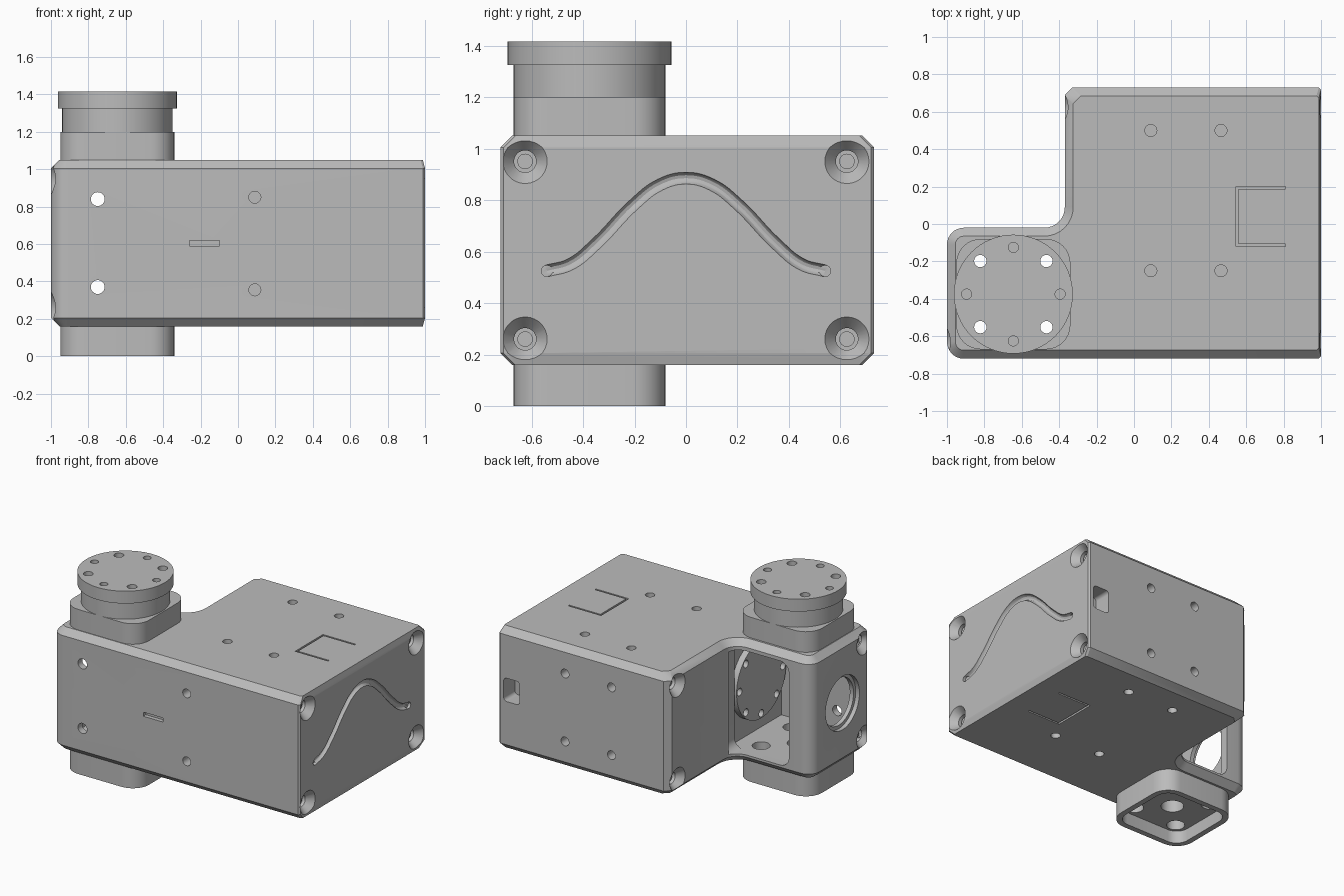
import bpy, bmesh
from math import pi, sin, cos, radians
from mathutils import Vector

if "Cube" in bpy.data.objects:
    bpy.data.objects.remove(bpy.data.objects["Cube"], do_unlink=True)

grey = bpy.data.materials.new("machined grey")
grey.use_nodes = True
grey.diffuse_color = (0.5, 0.5, 0.5, 1)
grey.node_tree.nodes["Principled BSDF"].inputs["Base Color"].default_value = (0.5, 0.5, 0.5, 1)


def arc(cx, cy, r, a0, a1, n=8):
    return [(cx + r * cos(radians(a0 + (a1 - a0) * i / n)),
             cy + r * sin(radians(a0 + (a1 - a0) * i / n))) for i in range(n + 1)]


def circle(cx, cy, r, n=40):
    return arc(cx, cy, r, 0, 360, n)[:-1]


def rounded(x0, x1, y0, y1, r, n=8):
    return (arc(x1 - r, y1 - r, r, 0, 90, n) + arc(x0 + r, y1 - r, r, 90, 180, n)
            + arc(x0 + r, y0 + r, r, 180, 270, n) + arc(x1 - r, y0 + r, r, 270, 360, n))


def rect(x0, x1, y0, y1):
    return [(x0, y0), (x1, y0), (x1, y1), (x0, y1)]


def loft(name, rings, axis):
    """Solid through (height, 2D outline) rings along an axis."""
    place = {"x": lambda u, v, h: (h, u, v), "y": lambda u, v, h: (u, h, v),
             "z": lambda u, v, h: (u, v, h)}[axis]
    bm = bmesh.new()
    loops = [[bm.verts.new(place(u, v, h)) for u, v in pts] for h, pts in rings]
    for a, b in zip(loops, loops[1:]):
        for i in range(len(a)):
            j = (i + 1) % len(a)
            bm.faces.new((a[i], a[j], b[j], b[i]))
    bm.faces.new(loops[0])
    bm.faces.new(loops[-1])
    bmesh.ops.recalc_face_normals(bm, faces=bm.faces)
    mesh = bpy.data.meshes.new(name)
    bm.to_mesh(mesh)
    bm.free()
    obj = bpy.data.objects.new(name, mesh)
    bpy.context.collection.objects.link(obj)
    mesh.materials.append(grey)
    return obj


def prism(name, pts, axis, a, b):
    return loft(name, [(a, pts), (b, pts)], axis)


def activate(obj):
    bpy.ops.object.select_all(action="DESELECT")
    obj.select_set(True)
    bpy.context.view_layer.objects.active = obj


def boolean(obj, tool, operation="DIFFERENCE"):
    activate(obj)
    mod = obj.modifiers.new("cut", "BOOLEAN")
    mod.operation, mod.solver, mod.object = operation, "EXACT", tool
    bpy.ops.object.modifier_apply(modifier=mod.name)
    bpy.data.objects.remove(tool, do_unlink=True)


def cut(obj, pts, axis, a, b):
    boolean(obj, prism("cutter", pts, axis, a, b))


# Housing: L-shaped block with chamfered top and bottom rims
def outline(d, e):
    x1, y0, y1, xs, c, s = 1 - e, -0.72 + d, 0.73 - d, -0.37 + d, 0.04, 0.012
    return ([(x1 - s, y0), (x1, y0 + s), (x1, y1 - s), (x1 - s, y1), (xs + c, y1), (xs, y1 - c)]
            + arc(-0.48, 0.09, 0.11 + d, 0, -90) + arc(-0.91, -0.11, 0.09 - d, 90, 180)
            + arc(-0.91, -0.63, 0.09 - d, 180, 270))


housing = loft("housing", [(0.16, outline(0.045, 0.012)), (0.205, outline(0, 0)),
                           (1.005, outline(0, 0)), (1.05, outline(0.045, 0.012))], "z")

# Square bosses above and below the arm
CX, CY, CZ = -0.645, -0.375, 0.605
boss = rounded(CX - 0.305, CX + 0.305, CY - 0.295, CY + 0.295, 0.13)
boolean(housing, prism("upper", boss, "z", 1.0, 1.2), "UNION")
boolean(housing, prism("lower", boss, "z", 0, 0.21), "UNION")
cut(housing, rounded(CX - 0.265, CX + 0.265, CY - 0.255, CY + 0.255, 0.09), "z", -0.1, 0.09)

# Open cavity in the arm, with its window in the inner corner
cut(housing, rect(-0.94, -0.3, -0.67, -0.08), "z", 0.22, 0.98)
cut(housing, rounded(-0.816, -0.335, 0.221, 0.979, 0.07), "y", -0.12, 0.05)

# Round port in the end of the arm
cut(housing, circle(CY, CZ, 0.195), "x", -1.1, -0.97)
cut(housing, circle(CY, CZ, 0.17), "x", -1.1, -0.9)

# Openings in the arm floor
cut(housing, circle(CX, CY, 0.075), "z", 0, 0.3)
for sx in (-1, 1):
    for sy in (-1, 1):
        cut(housing, circle(CX + sx * 0.177, CY + sy * 0.177, 0.06), "z", 0.05, 0.3)

# Mounting holes in the top, bottom, front and back
for x in (0.09, 0.465):
    for y in (-0.25, 0.5):
        for z in (1.05, 0.16):
            cut(housing, circle(x, y, 0.032, 24), "z", z - 0.08, z + 0.08)
    for z in (0.355, 0.85):
        cut(housing, circle(x, z, 0.032, 24), "y", 0.65, 0.8)
for z in (0.355, 0.85):
    cut(housing, circle(0.09, z, 0.032, 24), "y", -0.8, -0.64)
for z in (0.37, 0.84):
    cut(housing, circle(-0.75, z, 0.037, 24), "y", -0.8, -0.6)

# Front slot, back socket and engraved three-sided brackets
cut(housing, rect(-0.26, -0.1, 0.59, 0.62), "y", -0.8, -0.69)
cut(housing, rounded(0.83, 0.96, 0.52, 0.69, 0.025), "y", 0.6, 0.8)
bracket = [(0.81, 0.2), (0.545, 0.2), (0.545, -0.12), (0.81, -0.12),
           (0.81, -0.108), (0.559, -0.108), (0.559, 0.188), (0.81, 0.188)]
for z in (1.05, 0.16):
    cut(housing, bracket, "z", z - 0.02, z + 0.02)

# Countersunk corner screws on the two ends
for face, side, ys in ((1, 1, (-0.625, 0.625)), (-0.37, -1, (0.625,)), (-1, -1, (-0.625,))):
    for y in ys:
        for z in (0.26, 0.95):
            rings = [(0.02, 0.1), (0, 0.086), (-0.05, 0.043), (-0.1, 0.043)]
            boolean(housing, loft("cutter", [(face + side * h, circle(y, z, r, 28))
                                             for h, r in rings], "x"))
            prism("screw_head", circle(y, z, 0.03, 24), "x",
                  face - side * 0.11, face - side * 0.065)

# Bell-shaped groove on the end face
half = [(0.54, 0.525), (0.45, 0.55), (0.35, 0.63), (0.2, 0.785), (0.1, 0.86)]
path = [(-y, z) for y, z in half] + [(0, 0.885)] + half[::-1]
curve = bpy.data.curves.new("groove", "CURVE")
curve.dimensions = "3D"
curve.bevel_depth, curve.bevel_resolution, curve.use_fill_caps = 0.023, 4, True
curve.resolution_u = 6
spline = curve.splines.new("BEZIER")
spline.bezier_points.add(len(path) - 1)
for point, (y, z) in zip(spline.bezier_points, path):
    point.co = Vector((1.0, y, z))
    point.handle_left_type = point.handle_right_type = "AUTO"
groove = bpy.data.objects.new("groove", curve)
bpy.context.collection.objects.link(groove)
activate(groove)
bpy.ops.object.convert(target="MESH")
boolean(housing, bpy.context.view_layer.objects.active)
for y in (-0.54, 0.54):
    cut(housing, circle(y, 0.525, 0.022, 24), "x", 0.98, 1.02)

# Output flange on top of its neck
flange = loft("output_flange", [(1.19, circle(CX, CY, 0.295, 64)), (1.325, circle(CX, CY, 0.295, 64)),
                                (1.325, circle(CX, CY, 0.318, 64)), (1.415, circle(CX, CY, 0.318, 64))], "z")
# Inner flange facing the cavity
inner = prism("inner_flange", circle(CY, CZ, 0.285, 64), "x", -0.345, -0.29)
for i in range(8):
    dx, dy = 0.25 * cos(i * pi / 4), 0.25 * sin(i * pi / 4)
    if i % 2:
        cut(flange, circle(CX + dx, CY + dy, 0.033, 24), "z", 1.1, 1.5)
        cut(housing, circle(CX + dx, CY + dy, 0.033, 24), "z", 0.9, 1.3)
    else:
        cut(flange, circle(CX + dx, CY + dy, 0.027, 24), "z", 1.36, 1.5)
    cut(inner, circle(CY + dx, CZ + dy, 0.027, 24), "x", -0.4, -0.31)

for obj in list(bpy.context.scene.objects):
    if obj.type == "MESH":
        activate(obj)
        bpy.ops.object.shade_smooth_by_angle(angle=radians(30))
